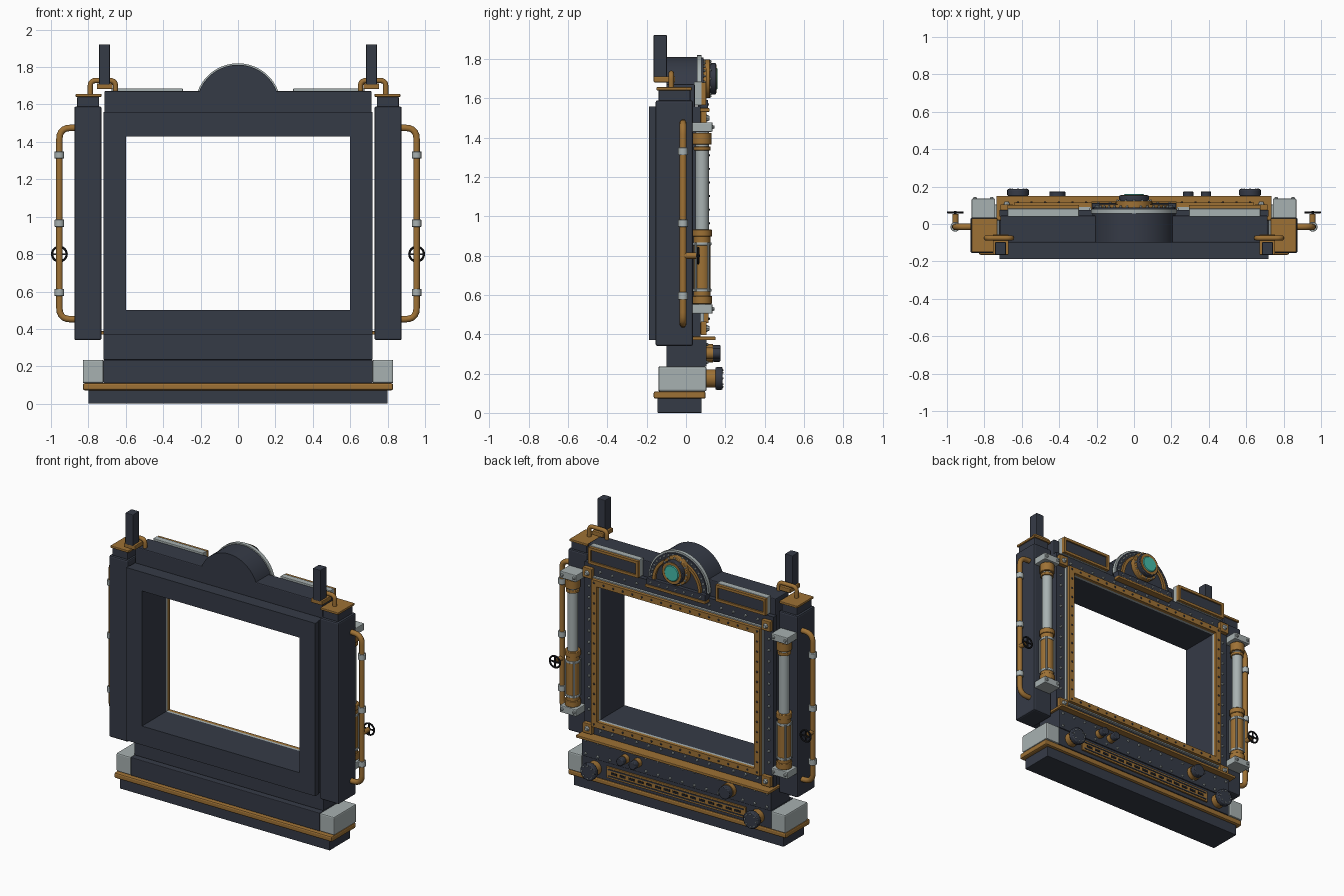
import bpy, bmesh, math
from mathutils import Matrix, Vector

if "Cube" in bpy.data.objects:
    bpy.data.objects.remove(bpy.data.objects["Cube"])


def material(name, rgb):
    m = bpy.data.materials.new(name)
    m.diffuse_color = (*rgb, 1)
    m.use_nodes = True
    m.node_tree.nodes["Principled BSDF"].inputs["Base Color"].default_value = m.diffuse_color
    return m


DARK = material("dark_slate", (0.036, 0.043, 0.062))
BRASS = material("aged_brass", (0.34, 0.165, 0.035))
STEEL = material("pale_steel", (0.39, 0.44, 0.44))
TEAL = material("teal_glass", (0.06, 0.50, 0.40))
BLACK = material("black_iron", (0.013, 0.014, 0.017))


def finish(name, bm, mat, bevel=0, smooth=False):
    bmesh.ops.recalc_face_normals(bm, faces=bm.faces)
    me = bpy.data.meshes.new(name)
    bm.to_mesh(me)
    bm.free()
    me.materials.append(mat)
    ob = bpy.data.objects.new(name, me)
    bpy.context.collection.objects.link(ob)
    if bevel:
        b = ob.modifiers.new("bevel", 'BEVEL')
        b.width, b.segments = bevel, 2
    if smooth:
        bpy.context.view_layer.objects.active = ob
        ob.select_set(True)
        bpy.ops.object.shade_smooth_by_angle(angle=math.radians(35))
        ob.select_set(False)
    return ob


def add_box(bm, x0, x1, y0, y1, z0, z1):
    c = Vector((x0 + x1, y0 + y1, z0 + z1)) / 2
    s = Matrix.Diagonal((x1 - x0, y1 - y0, z1 - z0, 1))
    bmesh.ops.create_cube(bm, size=1, matrix=Matrix.Translation(c) @ s)


def box(name, x0, x1, y0, y1, z0, z1, mat, bevel=0.004, both=False):
    for s in ((1, -1) if both else (1,)):
        bm = bmesh.new()
        add_box(bm, x0 * s if s > 0 else -x1, x1 if s > 0 else -x0, y0, y1, z0, z1)
        finish(name, bm, mat, bevel)


def wide(name, hx, y0, y1, z0, z1, mat, bevel=0.004):
    box(name, -hx, hx, y0, y1, z0, z1, mat, bevel)


ROT = {'z': Matrix(), 'y': Matrix.Rotation(-math.pi / 2, 4, 'X'), 'x': Matrix.Rotation(math.pi / 2, 4, 'Y')}


def add_cyl(bm, c, r, h, axis, n=24, r2=None):
    bmesh.ops.create_cone(bm, cap_ends=True, segments=n, radius1=r, radius2=r if r2 is None else r2,
                          depth=h, matrix=Matrix.Translation(c) @ ROT[axis])


def cyl(name, c, r, h, axis, mat, n=24, r2=None, bevel=0):
    bm = bmesh.new()
    add_cyl(bm, c, r, h, axis, n, r2)
    return finish(name, bm, mat, bevel, True)


def prism(name, pts, y0, y1, mat, smooth=False):
    bm = bmesh.new()
    f = bm.faces.new([bm.verts.new((x, y0, z)) for x, z in pts])
    ext = bmesh.ops.extrude_face_region(bm, geom=[f])
    bmesh.ops.translate(bm, vec=(0, y1 - y0, 0), verts=[v for v in ext['geom'] if isinstance(v, bmesh.types.BMVert)])
    return finish(name, bm, mat, 0, smooth)


def frame(name, x0, x1, z0, z1, ix0, ix1, iz0, iz1, y0, y1, mat):
    outer = [(x0, z0), (x1, z0), (x1, z1), (x0, z1)]
    inner = [(ix0, iz0), (ix1, iz0), (ix1, iz1), (ix0, iz1)]
    bm = bmesh.new()
    v = [[bm.verts.new((x, y, z)) for x, z in ring] for y in (y0, y1) for ring in (outer, inner)]
    for i in range(4):
        j = (i + 1) % 4
        for a, b in ((0, 1), (2, 3), (0, 2), (1, 3)):
            bm.faces.new((v[a][i], v[a][j], v[b][j], v[b][i]))
    return finish(name, bm, mat)


def rivets(name, pts, y, r, mat, h=0.01):
    bm = bmesh.new()
    for x, z in pts:
        add_cyl(bm, (x, y + h / 2, z), r, h, 'y', 8, r * 0.6)
    finish(name, bm, mat)


def tube(name, pts, r, mat, corner=0.05):
    pts = [Vector(p) for p in pts]
    path = [pts[0]]
    for a, b, c in zip(pts, pts[1:], pts[2:]):       # rounded elbows
        p, q = b + (a - b).normalized() * corner, b + (c - b).normalized() * corner
        path += [p.lerp(b, t).lerp(b.lerp(q, t), t) for t in (0, .2, .4, .6, .8, 1)]
    path.append(pts[-1])
    cu = bpy.data.curves.new(name, 'CURVE')
    cu.dimensions, cu.bevel_depth, cu.bevel_resolution, cu.use_fill_caps = '3D', r, 3, True
    sp = cu.splines.new('POLY')
    sp.points.add(len(path) - 1)
    for s, p in zip(sp.points, path):
        s.co = (*p, 1)
    cu.materials.append(mat)
    ob = bpy.data.objects.new(name, cu)
    bpy.context.collection.objects.link(ob)


def span(a, b, n):
    return [a + (b - a) * i / (n - 1) for i in range(n)]


def arc(r, cz, n=36, a0=0, a1=math.pi):
    return [(r * math.cos(t), cz + r * math.sin(t)) for t in span(a0, a1, n)]


# base
wide("plinth", 0.80, -0.145, 0.08, 0, 0.075, DARK)
wide("base_band", 0.83, -0.165, 0.10, 0.072, 0.11, BRASS, 0.01)
wide("lower_block", 0.72, -0.14, 0.10, 0.11, 0.235, DARK)
box("corner_block", 0.72, 0.83, -0.14, 0.105, 0.11, 0.235, STEEL, 0.008, True)
wide("vent_plate", 0.53, 0.10, 0.112, 0.135, 0.212, BRASS, 0.002)
wide("vent_panel", 0.515, 0.11, 0.116, 0.147, 0.155, DARK, 0)
wide("vent_panel", 0.515, 0.11, 0.116, 0.192, 0.2, DARK, 0)
bm = bmesh.new()
for x in span(-0.47, 0.47, 15):
    add_box(bm, x - 0.022, x + 0.022, 0.108, 0.115, 0.166, 0.181)
finish("vent_slots", bm, BLACK)
for s in (1, -1):
    cyl("corner_knob_neck", (s * 0.62, 0.125, 0.175), 0.047, 0.05, 'y', BRASS)
    cyl("corner_knob", (s * 0.62, 0.168, 0.175), 0.058, 0.036, 'y', DARK, 24, None, 0.006)
    rivets("corner_knob_bolts", [(s * 0.62 + 0.043 * math.cos(k * math.pi / 4), 0.175 + 0.043 * math.sin(k * math.pi / 4))
                                 for k in range(8)], 0.184, 0.006, STEEL, 0.006)

# riveted middle block with small knobs
wide("middle_block", 0.72, -0.10, 0.105, 0.235, 0.375, DARK)
wide("ledge", 0.735, 0.02, 0.15, 0.37, 0.388, BRASS)
rivets("middle_rivets", [(x, z) for x in span(-0.69, 0.69, 16) for z in (0.257, 0.348)], 0.105, 0.009, STEEL)
for x, r in ((-0.41, 0.043), (0.29, 0.027), (0.385, 0.027)):
    cyl("small_knob_neck", (x, 0.12, 0.303), r * 1.1, 0.035, 'y', BRASS)
    cyl("small_knob", (x, 0.155, 0.303), r, 0.04, 'y', DARK, 20, None, 0.005)

# main window frame
OPEN = (-0.6, 0.6, 0.5, 1.43)
frame("front_frame", -0.72, 0.72, 0.37, 1.56, *OPEN, -0.188, -0.155, DARK)
frame("main_frame", -0.715, 0.715, 0.37, 1.56, *OPEN, -0.155, 0.04, DARK)
frame("rear_frame", -0.72, 0.72, 0.388, 1.56, *OPEN, 0.04, 0.075, DARK)
frame("steel_trim", -0.65, 0.65, 0.45, 1.48, *OPEN, 0.075, 0.092, STEEL)
frame("brass_trim", -0.642, 0.642, 0.458, 1.472, *OPEN, 0.092, 0.115, BRASS)
rivets("trim_rivets", [(x, z) for x in span(-0.621, 0.621, 18) for z in (0.479, 1.451)]
       + [(s * 0.621, z) for s in (1, -1) for z in span(0.55, 1.38, 13)], 0.115, 0.007, DARK, 0.006)
rivets("frame_rivets", [(x, z) for x in span(-0.6, 0.6, 14) for z in (0.42, 1.515)]
       + [(s * 0.685, z) for s in (1, -1) for z in span(0.55, 1.4, 12)], 0.075, 0.009, STEEL, 0.012)
for z in (0.43, 1.5):
    box("corner_plate", 0.645, 0.715, 0.075, 0.105, z - 0.035, z + 0.035, BRASS, 0.004, True)
    rivets("corner_bolts", [(0.68, z), (-0.68, z)], 0.105, 0.018, STEEL, 0.015)

# head block and panels
wide("head_block", 0.715, -0.10, 0.045, 1.555, 1.672, DARK, 0.006)
for s in (1, -1):
    x0, x1 = sorted((s * 0.295, s * 0.675))
    box("panel_back", x0, x1, 0.04, 0.082, 1.565, 1.685, STEEL, 0.003)
    box("panel_face", x0 + 0.01, x1 - 0.01, 0.08, 0.092, 1.575, 1.672, DARK, 0)
    frame("panel_border", x0, x1, 1.567, 1.68, x0 + 0.018, x1 - 0.018, 1.585, 1.662, 0.08, 0.102, BRASS)

# half-round crest
CZ = 1.59
prism("crest", arc(0.222, CZ), -0.10, 0.055, DARK, True)
prism("crest_rim", arc(0.23, CZ), 0.055, 0.08, STEEL, True)
prism("crest_face", arc(0.218, CZ), 0.08, 0.088, DARK, True)
prism("crest_arc", arc(0.185, CZ) + arc(0.165, CZ)[::-1], 0.086, 0.105, BRASS, True)
wide("crest_sill", 0.225, 0.06, 0.112, 1.545, 1.592, DARK)
wide("crest_sill_trim", 0.23, 0.06, 0.12, 1.532, 1.55, BRASS)
rivets("crest_rivets", arc(0.202, CZ, 17, 0.12, math.pi - 0.12), 0.088, 0.008, STEEL)
rivets("sill_rivets", [(x, 1.57) for x in span(-0.19, 0.19, 7)], 0.112, 0.007, STEEL, 0.006)

# lens
LZ = 1.70
cyl("lens_base", (0, 0.1, LZ), 0.098, 0.045, 'y', BRASS, 32, None, 0.004)
cyl("lens_barrel", (0, 0.135, LZ), 0.08, 0.036, 'y', DARK, 32, None, 0.005)
cyl("lens_ring", (0, 0.146, LZ), 0.072, 0.02, 'y', BRASS, 32)
cyl("lens_glass", (0, 0.154, LZ), 0.064, 0.014, 'y', TEAL, 32, 0.05)
rivets("lens_bolts", [(0.089 * math.cos(k * math.pi / 6), LZ + 0.089 * math.sin(k * math.pi / 6))
                      for k in range(12)], 0.122, 0.007, STEEL, 0.008)

# side columns with caps and posts
box("column", 0.73, 0.875, -0.155, 0.035, 0.34, 1.59, DARK, 0.01, True)
box("column_cap", 0.742, 0.86, -0.14, 0.022, 1.585, 1.643, DARK, 0.006, True)
box("cap_plate", 0.73, 0.868, -0.15, 0.03, 1.641, 1.657, BRASS, 0.004, True)
box("post_bracket", 0.67, 0.755, -0.165, -0.055, 1.682, 1.712, BRASS, 0.005, True)
box("post", 0.685, 0.743, -0.165, -0.097, 1.705, 1.922, DARK, 0.004, True)

for s in (1, -1):
    tube("cap_pipe", [(s * 0.79, -0.075, 1.65), (s * 0.79, -0.075, 1.728), (s * 0.655, -0.075, 1.728),
                      (s * 0.655, -0.075, 1.665)], 0.014, BRASS, 0.03)
    # outer pipe with clamps and valve wheel
    X = s * 0.955
    tube("side_pipe", [(s * 0.865, -0.015, 1.475), (X, -0.015, 1.475), (X, -0.015, 0.452),
                       (s * 0.865, -0.015, 0.452)], 0.018, BRASS, 0.06)
    for z in (1.33, 0.965, 0.595):
        cyl("pipe_clamp", (X, -0.015, z), 0.026, 0.038, 'z', STEEL, 20, None, 0.003)
    cyl("valve_neck", (X, 0.018, 0.8), 0.016, 0.07, 'y', BRASS, 16)
    cyl("valve_stem", (X, 0.055, 0.8), 0.007, 0.03, 'y', BLACK, 12)
    bm = bmesh.new()
    add_box(bm, X - 0.04, X + 0.04, 0.058, 0.066, 0.796, 0.804)
    add_box(bm, X - 0.004, X + 0.004, 0.058, 0.066, 0.76, 0.84)
    finish("wheel_spokes", bm, BLACK)
    bpy.ops.mesh.primitive_torus_add(location=(X, 0.062, 0.8), rotation=(math.pi / 2, 0, 0), major_radius=0.039,
                                     minor_radius=0.006, major_segments=28, minor_segments=8)
    ring = bpy.context.object
    ring.name = "valve_wheel"
    ring.data.materials.append(BLACK)
    ring.select_set(False)

    # piston
    P, Y = s * 0.805, 0.082
    for z0 in (0.505, 1.43):
        box("piston_mount", P - 0.063, P + 0.063, 0.03, 0.135, z0, z0 + 0.048, STEEL, 0.005)
        rivets("mount_bolts", [(P + d, z0 + 0.024) for d in (-0.045, 0.045)], 0.135, 0.011, STEEL)
    cyl("piston_rod", (P, Y, 1.15), 0.034, 0.58, 'z', STEEL)
    cyl("piston_barrel", (P, Y, 0.73), 0.043, 0.36, 'z', BRASS)
    for z, r, h, m in ((0.575, 0.05, 0.04, BRASS), (0.625, 0.047, 0.016, STEEL), (0.86, 0.047, 0.016, STEEL),
                       (0.915, 0.05, 0.035, BRASS), (1.345, 0.043, 0.02, BRASS), (1.395, 0.048, 0.06, BRASS)):
        cyl("piston_collar", (P, Y, z), r, h, 'z', m, 24, None, 0.003)
    for k in range(4):
        a = math.pi / 4 + k * math.pi / 2
        cyl("tie_rod", (P + 0.046 * math.cos(a), Y + 0.046 * math.sin(a), 0.742), 0.006, 0.25, 'z', STEEL, 8)
